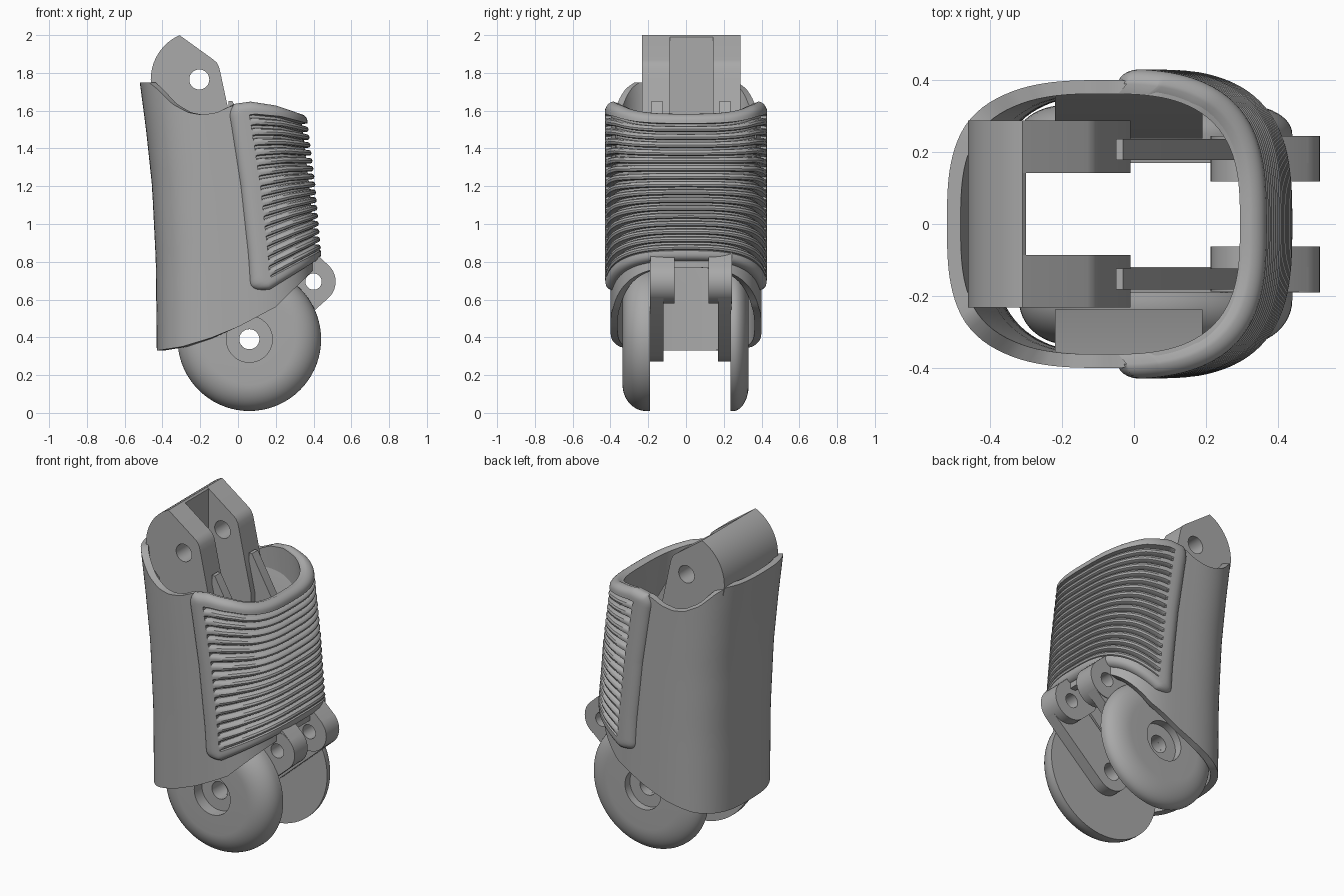
import bpy, bmesh
from math import sin, cos, radians, atan2, pi, sqrt

cube = bpy.data.objects.get("Cube")
if cube:
    bpy.data.objects.remove(cube, do_unlink=True)

grey = bpy.data.materials.new("plain grey")
grey.use_nodes = True
grey.diffuse_color = (0.4, 0.4, 0.4, 1)
grey.node_tree.nodes["Principled BSDF"].inputs["Base Color"].default_value = grey.diffuse_color

HUB, LUG, TOP = (0.06, 0.39), (0.4, 0.695), (-0.205, 1.765)


def finish(ob, angle=35):
    ob.data.materials.clear()
    ob.data.materials.append(grey)
    bpy.ops.object.select_all(action='DESELECT')
    ob.select_set(True)
    bpy.context.view_layer.objects.active = ob
    if ob.type == 'CURVE':
        bpy.ops.object.convert(target='MESH')
    bpy.ops.object.shade_smooth_by_angle(angle=radians(angle))
    return bpy.context.object


def lerp_table(table, t):
    if t <= table[0][0]:
        return table[0][1]
    for (a, p), (b, q) in zip(table, table[1:]):
        if t <= b:
            return p + (q - p) * (t - a) / (b - a)
    return table[-1][1]


def skin(name, rows, wrap_u=False, wrap_v=False, angle=35):
    """Surface through rows of points, optionally closed in either direction."""
    bm = bmesh.new()
    grid = [[bm.verts.new(p) for p in row] for row in rows]
    n, m = len(grid), len(grid[0])
    for i in range(n if wrap_v else n - 1):
        for j in range(m if wrap_u else m - 1):
            k, l = (i + 1) % n, (j + 1) % m
            bm.faces.new((grid[i][j], grid[i][l], grid[k][l], grid[k][j]))
    bmesh.ops.recalc_face_normals(bm, faces=bm.faces)
    me = bpy.data.meshes.new(name)
    bm.to_mesh(me)
    bm.free()
    ob = bpy.data.objects.new(name, me)
    bpy.context.collection.objects.link(ob)
    return finish(ob, angle)


def circle(c, r, start=0, end=360, n=40):
    step = n if end - start == 360 else n - 1
    return [(c[0] + r * cos(radians(start + (end - start) * i / step)),
             c[1] + r * sin(radians(start + (end - start) * i / step))) for i in range(n)]


def plate(name, loops, lo, hi, along='y'):
    """Flat outline with holes, extruded between lo and hi along an axis."""
    cu = bpy.data.curves.new(name, 'CURVE')
    cu.dimensions, cu.fill_mode, cu.extrude = '2D', 'BOTH', (hi - lo) / 2
    for loop in loops:
        sp = cu.splines.new('POLY')
        sp.points.add(len(loop) - 1)
        sp.use_cyclic_u = True
        for p, (x, y) in zip(sp.points, loop):
            p.co = (x, y, 0, 1)
    ob = bpy.data.objects.new(name, cu)
    bpy.context.collection.objects.link(ob)
    mid = (lo + hi) / 2
    if along == 'y':
        ob.location, ob.rotation_euler = (0, mid, 0), (pi / 2, 0, 0)
    else:
        ob.location, ob.rotation_euler = (mid, 0, 0), (pi / 2, 0, pi / 2)
    return finish(ob)


def capsule(a, b, r):
    d = atan2(b[1] - a[1], b[0] - a[0]) * 180 / pi
    return circle(a, r, d + 90, d + 270, 20) + circle(b, r, d - 90, d + 90, 20)


# Sleeve outline: rounded cross-section that shifts with height
BACK = [(0.33, -0.43), (0.8, -0.435), (1.2, -0.455), (1.5, -0.487), (1.75, -0.52)]
FRONT = [(0.5, 0.42), (0.85, 0.408), (1.2, 0.378), (1.55, 0.335), (1.7, 0.32)]
RIM = [(-0.46, 1.75), (-0.42, 1.715), (-0.35, 1.635), (-0.27, 1.59), (-0.2, 1.578),
       (-0.12, 1.59), (-0.04, 1.625), (0.07, 1.64), (0.2, 1.62), (0.34, 1.57)]
HEM = [(-0.43, 0.33), (-0.3, 0.35), (-0.15, 0.395), (0, 0.455), (0.2, 0.56), (0.42, 0.77)]


def ring(t, z, d):
    """Point at polar angle t and height z, pushed outwards by d."""
    x0, x1 = lerp_table(BACK, z), lerp_table(FRONT, z)
    a, b, n = (x1 - x0) / 2 + d, 0.4 + d, 3
    r = (abs(cos(t) / a) ** n + abs(sin(t) / b) ** n) ** (-1 / n)
    return ((x0 + x1) / 2 + r * cos(t), r * sin(t), z)


def limits(t):
    return lerp_table(HEM, ring(t, 0.5, 0)[0]), lerp_table(RIM, ring(t, 1.65, 0)[0])


# Sleeve: outer skin up, inner skin down, closed on itself
LEVELS = 16
rows = []
for d, order in ((0, range(LEVELS + 1)), (-0.038, range(LEVELS, -1, -1))):
    for i in order:
        row = []
        for j in range(128):
            t = 2 * pi * j / 128
            lo, hi = limits(t)
            row.append(ring(t, lo + (hi - lo) * i / LEVELS, d))
        rows.append(row)
skin("sleeve", rows, wrap_u=True, wrap_v=True)

# Ribbed grip pad wrapped round the front of the sleeve
RIBS = 16
RIB = [(0, 0.022), (0.1, 0.029), (0.35, 0.033), (0.6, 0.029), (0.7, 0.022), (0.73, -0.004), (0.97, -0.004)]
levels = [(0.07 * (i / 8) ** 2, None) for i in range(9)]
levels += [(0.075 + 0.855 * (k + p) / RIBS, d) for k in range(RIBS) for p, d in RIB]
levels += [(1 - 0.065 * (1 - i / 8) ** 2, None) for i in range(9)]
half = [0.83 * i / 26 for i in range(27)] + [0.845] + [1 - 0.15 * (1 - i / 8) ** 2 for i in range(9)]
columns = [-s for s in reversed(half[1:])] + half
rows = []
for v, rib in levels:
    corner = max(0, 1 - v / 0.1) ** 2 * 14 + max(0, (v - 0.94) / 0.06) ** 2 * 5
    row = []
    for s in columns:
        t = radians(s * (79 + 6 * v - corner))
        lo = 0.61 + 0.62 * (ring(t, 0.7, 0)[0] - 0.1)
        hi = limits(t)[1] + 0.008
        edge = min(1, (1 - abs(s)) / 0.1, v / 0.05, (1 - v) / 0.045)
        d = 0.042 * sqrt(max(0, 1 - (1 - edge) ** 2)) - 0.01
        if rib is not None and abs(s) < 0.84:
            d = rib
        row.append(ring(t, lo + (hi - lo) * v, d))
    rows.append(row)
rows.append([ring(atan2(y, x + 0.07), z - 0.01, -0.036) for x, y, z in rows[-1]])
skin("grip_pad", rows)

# Upper clevis: two ears joined by a back web
back_arc = circle(TOP, 0.257, 114, 230, 24)
ear = back_arc + [(-0.34, 1.0), (-0.01, 1.15), (-0.01, 1.42), (-0.05, 1.6), (-0.093, 1.8),
                  (-0.1, 1.83), (-0.113, 1.855), (-0.13, 1.87)]
for side, lo, hi in (("right", -0.232, -0.086), ("left", 0.142, 0.288)):
    plate(side + "_upper_ear", [ear, circle(TOP, 0.053)], lo, hi)
plate("upper_web", [back_arc + [(-0.34, 1.0), (-0.3, 1.0), (-0.3, 1.99)]], -0.09, 0.146)

# Inner funnel walls beside the channel
for side, s in (("left", 1), ("right", -1)):
    wall = [(0.238 * s, 0.85), (0.238 * s, 1.12), (0.372 * s, 1.52), (0.372 * s, 0.85)]
    plate(side + "_funnel_wall", [wall], -0.22, 0.19, 'x')

# Lower links, bracing struts and front lugs
strut = [(-0.05, 1.65), (-0.03, 1.65), (0.28, 1.1), (0.3, 0.8), (0.1, 0.6), (-0.05, 0.8)]
for side, link, lug in (("right", (-0.19, -0.12), (-0.188, -0.062)),
                        ("left", (0.17, 0.24), (0.118, 0.244))):
    plate(side + "_lower_link", [capsule(HUB, LUG, 0.117), circle(HUB, 0.053), circle(LUG, 0.043)], *link)
    plate(side + "_strut", [strut], link[0] + 0.008, link[1] - 0.004)
    plate(side + "_front_lug", [capsule((0.33, 0.76), LUG, 0.117), circle(LUG, 0.043)], *lug)

# Domed wheel halves with a recessed hub
for side, y0, depth in (("right", -0.19, -0.146), ("left", 0.236, 0.096)):
    rim = [(0.24 + 0.14 * cos(a * pi / 24), 0.15 + 0.85 * sin(a * pi / 24)) for a in range(13)]
    profile = [(0.053, 0), (0.38, 0)] + rim + [(0.122, 1), (0.122, 0.5), (0.053, 0.5)]
    rows = [[(HUB[0] + r * cos(2 * pi * j / 72), y0 + depth * h, HUB[1] + r * sin(2 * pi * j / 72))
             for j in range(72)] for r, h in profile]
    skin(side + "_wheel_half", rows, wrap_u=True, wrap_v=True)
